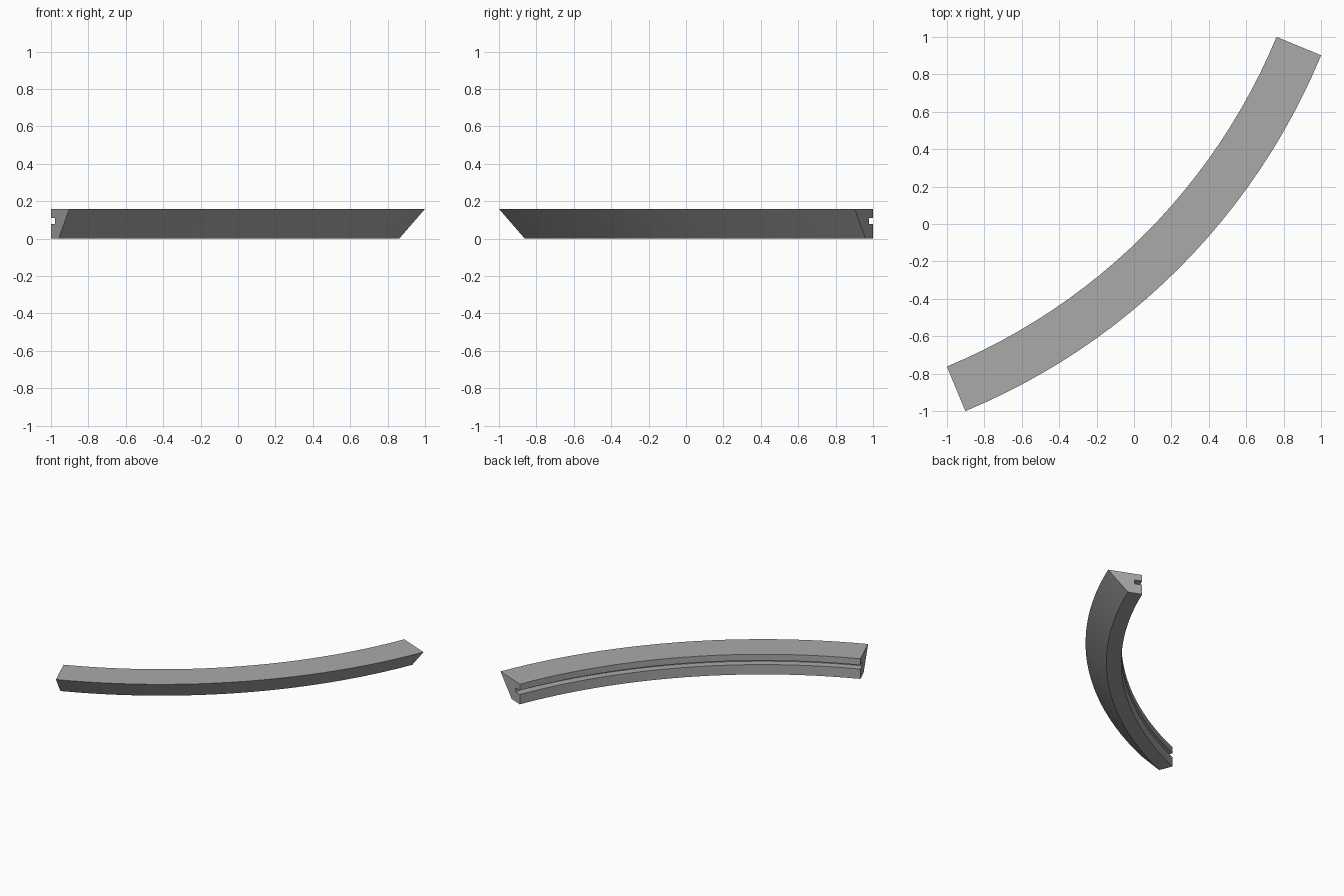
import bpy, bmesh
from math import radians, cos, sin
from mathutils import Matrix, Vector

cube = bpy.data.objects.get("Cube")
if cube:
    bpy.data.objects.remove(cube, do_unlink=True)

CENTRE = 2.247            # arc centre lies at (-CENTRE, CENTRE)
INNER, OUTER, FOOT = 3.257, 3.515, 3.365
HEIGHT = 0.16
SLOT_LOW, SLOT_HIGH, SLOT_BACK = 0.078, 0.11, INNER + 0.058
START, SWEEP, STEPS = radians(-67.5), radians(45), 24

# Plain grey material
grey = bpy.data.materials.new("mid_grey")
grey.use_nodes = True
colour = (0.4, 0.4, 0.4, 1)
grey.diffuse_color = colour
grey.node_tree.nodes["Principled BSDF"].inputs["Base Color"].default_value = colour

# Cross-section: sloped outer side, slotted inner side
profile = [(INNER, 0), (FOOT, 0), (OUTER, HEIGHT), (INNER, HEIGHT),
           (INNER, SLOT_HIGH), (SLOT_BACK, SLOT_HIGH),
           (SLOT_BACK, SLOT_LOW), (INNER, SLOT_LOW)]

# Sweep the section along the arc, keeping both ends capped
bm = bmesh.new()
verts = [bm.verts.new((r * cos(START), r * sin(START), z)) for r, z in profile]
start_cap = bm.faces.new(verts)
end = bmesh.ops.duplicate(bm, geom=[start_cap] + verts + list(start_cap.edges))
end_verts = [g for g in end["geom"] if isinstance(g, bmesh.types.BMVert)]
bmesh.ops.rotate(bm, verts=end_verts, cent=(0, 0, 0),
                 matrix=Matrix.Rotation(SWEEP, 3, "Z"))
bmesh.ops.spin(bm, geom=list(start_cap.edges) + verts, cent=(0, 0, 0),
               axis=(0, 0, 1), angle=SWEEP, steps=STEPS)
bmesh.ops.remove_doubles(bm, verts=bm.verts[:], dist=0.0005)
bmesh.ops.translate(bm, verts=bm.verts[:], vec=Vector((-CENTRE, CENTRE, 0)))
bmesh.ops.recalc_face_normals(bm, faces=bm.faces[:])

mesh = bpy.data.meshes.new("curved_rail")
bm.to_mesh(mesh)
bm.free()
mesh.materials.append(grey)
rail = bpy.data.objects.new("curved_rail", mesh)
bpy.context.collection.objects.link(rail)

# Smooth along the curve, crisp along the profile
bpy.ops.object.select_all(action="DESELECT")
rail.select_set(True)
bpy.context.view_layer.objects.active = rail
bpy.ops.object.shade_smooth_by_angle(angle=radians(25))
